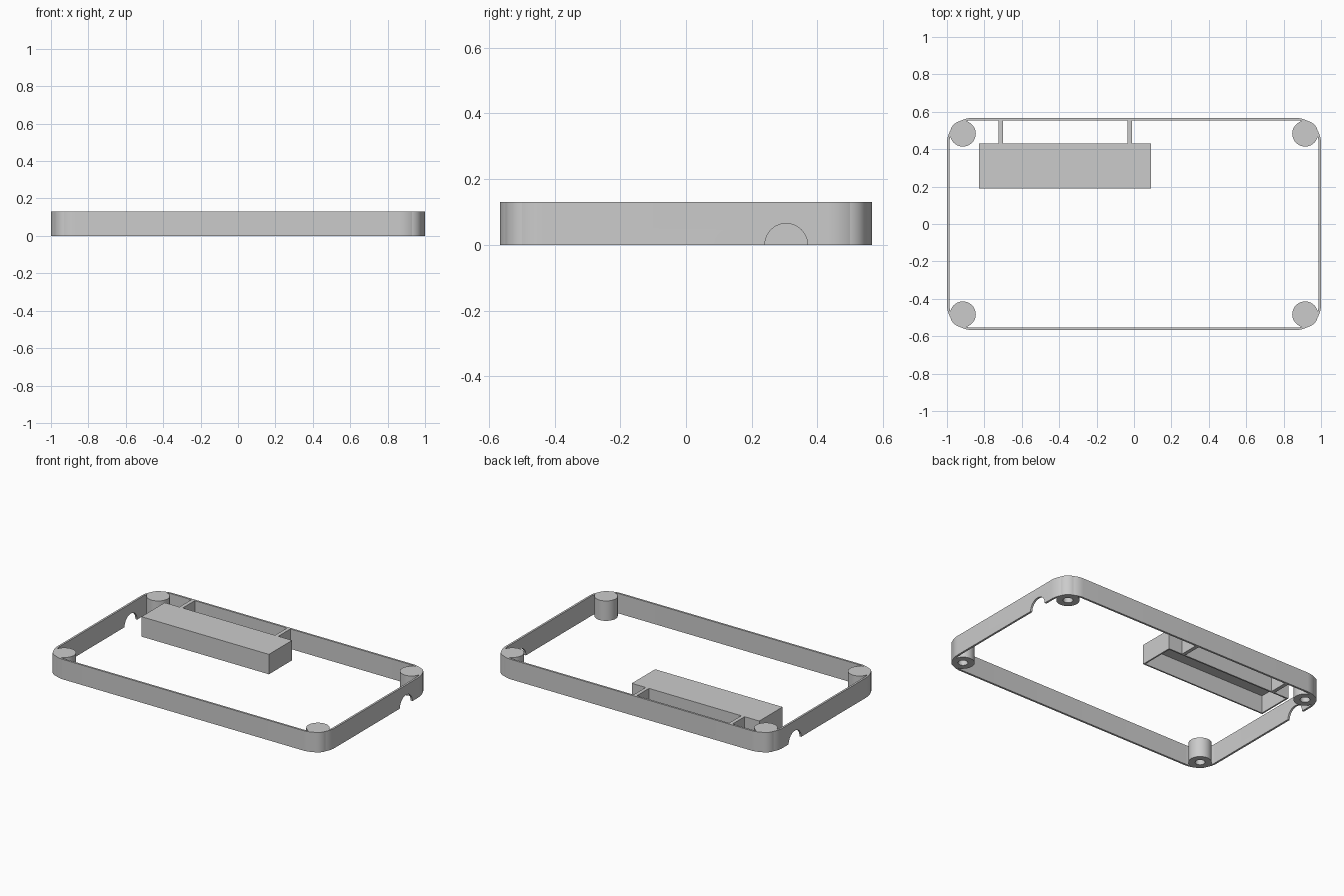
import bpy, bmesh
from math import sin, cos, pi
from mathutils import Matrix, Vector

cube = bpy.data.objects.get("Cube")
if cube:
    bpy.data.objects.remove(cube)

HEIGHT = 0.13
HALF_X, HALF_Y = 1.0, 0.567
CORNER = 0.135
WALL = 0.013

grey = bpy.data.materials.new("plain grey")
grey.use_nodes = True
colour = (0.6, 0.6, 0.6, 1)
grey.diffuse_color = colour
grey.node_tree.nodes["Principled BSDF"].inputs["Base Color"].default_value = colour


def make_object(name, bm):
    bmesh.ops.recalc_face_normals(bm, faces=bm.faces)
    mesh = bpy.data.meshes.new(name)
    bm.to_mesh(mesh)
    bm.free()
    mesh.materials.append(grey)
    obj = bpy.data.objects.new(name, mesh)
    bpy.context.collection.objects.link(obj)
    return obj


def smooth(obj):
    bpy.ops.object.select_all(action="DESELECT")
    obj.select_set(True)
    bpy.context.view_layer.objects.active = obj
    bpy.ops.object.shade_smooth_by_angle(angle=pi / 6)


def box(bm, x0, x1, y0, y1):
    size = Matrix.Diagonal((x1 - x0, y1 - y0, HEIGHT, 1))
    centre = Matrix.Translation(((x0 + x1) / 2, (y0 + y1) / 2, HEIGHT / 2))
    bmesh.ops.create_cube(bm, size=1, matrix=centre @ size)


def hollow_from_below(bm, rim, depth):
    """Sink a pocket into the underside, leaving a rim around it."""
    bm.normal_update()
    bottom = min(bm.faces, key=lambda f: f.normal.z)
    bmesh.ops.inset_region(bm, faces=[bottom], thickness=rim)
    pocket = bmesh.ops.extrude_discrete_faces(bm, faces=[bottom])["faces"][0]
    bmesh.ops.translate(bm, verts=pocket.verts, vec=(0, 0, depth))


def rounded_loop(bm, inset, z, steps=16):
    """Vertices around a rounded rectangle."""
    r = CORNER - inset
    cx, cy = HALF_X - CORNER, HALF_Y - CORNER
    verts = []
    for quarter, (sx, sy) in enumerate([(1, 1), (-1, 1), (-1, -1), (1, -1)]):
        for i in range(steps + 1):
            a = (quarter + i / steps) * pi / 2
            verts.append(bm.verts.new((sx * cx + r * cos(a), sy * cy + r * sin(a), z)))
    return verts


# Thin outer frame with rounded corners
bm = bmesh.new()
loops = [rounded_loop(bm, inset, z) for inset, z in
         [(0, 0), (0, HEIGHT), (WALL, HEIGHT), (WALL, 0)]]
count = len(loops[0])
for a, b in zip(loops, loops[1:] + loops[:1]):
    for i in range(count):
        j = (i + 1) % count
        bm.faces.new((a[i], a[j], b[j], b[i]))
frame = make_object("outer_frame", bm)

# Half-round notches through both end walls
bm = bmesh.new()
bmesh.ops.create_cone(bm, cap_ends=True, segments=48, radius1=0.065, radius2=0.065, depth=3,
                      matrix=Matrix.Translation((0, 0.305, 0)) @ Matrix.Rotation(pi / 2, 4, "Y"))
cutter = make_object("notch_cutter", bm)
cut = frame.modifiers.new("notches", "BOOLEAN")
cut.operation = "DIFFERENCE"
cut.solver = "EXACT"
cut.object = cutter
bpy.context.view_layer.objects.active = frame
bpy.ops.object.modifier_apply(modifier=cut.name)
bpy.data.objects.remove(cutter)
smooth(frame)

# Corner screw posts with blind holes underneath
for x_name, sx in (("left", 1), ("right", -1)):
    for y_name, sy in (("front", -1), ("back", 1)):
        bm = bmesh.new()
        bmesh.ops.create_cone(bm, cap_ends=True, segments=48, radius1=0.069, radius2=0.069,
                              depth=HEIGHT,
                              matrix=Matrix.Translation((sx * 0.915, sy * 0.483, HEIGHT / 2)))
        hollow_from_below(bm, 0.04, 0.11)
        smooth(make_object(f"{y_name}_{x_name}_post", bm))

# Open-bottomed compartment
bm = bmesh.new()
box(bm, -0.83, 0.09, 0.19, 0.43)
hollow_from_below(bm, 0.014, HEIGHT - 0.014)
make_object("compartment", bm)

# Ribs joining the compartment to the back wall
for name, x in (("right_rib", -0.712), ("left_rib", -0.022)):
    bm = bmesh.new()
    box(bm, x - 0.012, x + 0.012, 0.43, HALF_Y - WALL)
    make_object(name, bm)
